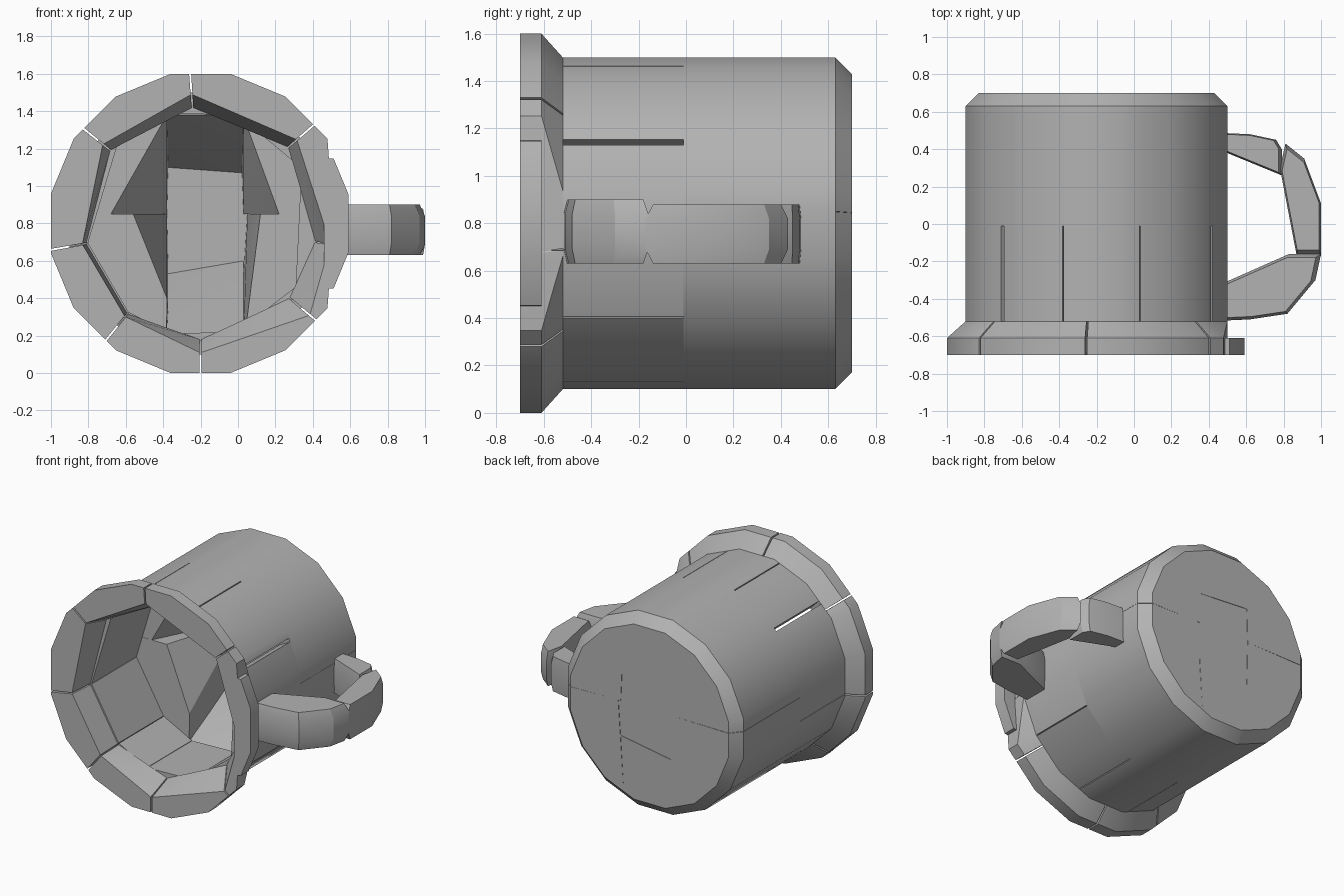
import bpy, bmesh
from math import radians, sin, cos

cube = bpy.data.objects.get("Cube")
if cube:
    bpy.data.objects.remove(cube, do_unlink=True)

clay = bpy.data.materials.new("grey clay")
clay.use_nodes = True
GREY = (0.45, 0.45, 0.45, 1)
clay.diffuse_color = GREY
clay.node_tree.nodes["Principled BSDF"].inputs["Base Color"].default_value = GREY

CX, CZ = -0.2, 0.8       # axis of the mug, running along y
BODY, RIM = 0.7, 0.8     # radii to the flat sides
STEP = 22.5              # sixteen sides


def hull(name, points):
    """Solid convex block around the points."""
    bm = bmesh.new()
    for p in points:
        bm.verts.new(p)
    res = bmesh.ops.convex_hull(bm, input=bm.verts[:])
    loose = [v for v in bm.verts if not v.link_faces]
    bmesh.ops.delete(bm, geom=loose, context='VERTS')
    bmesh.ops.dissolve_limit(bm, angle_limit=radians(0.5), verts=bm.verts[:], edges=bm.edges[:])
    bmesh.ops.recalc_face_normals(bm, faces=bm.faces[:])
    mesh = bpy.data.meshes.new(name)
    bm.to_mesh(mesh)
    bm.free()
    mesh.materials.append(clay)
    ob = bpy.data.objects.new(name, mesh)
    bpy.context.collection.objects.link(ob)
    bpy.ops.object.select_all(action='DESELECT')
    ob.select_set(True)
    bpy.context.view_layer.objects.active = ob
    bpy.ops.object.shade_smooth_by_angle(angle=radians(25))
    return ob


def polar(r, a, y):
    return (CX + r * cos(radians(a)), y, CZ + r * sin(radians(a)))


def arc(r, a0, a1, y):
    """Outline of the sixteen-sided ring between two angles."""
    corners = [STEP * (k + 0.5) for k in range(-20, 20)]
    angles = [a0] + [a for a in corners if a0 < a < a1] + [a1]
    return [polar(r / cos(radians(a - STEP * round(a / STEP))), a, y) for a in angles]


# Front half of the wall: blocks with flat inner sides
FRONT = [(-33.5, 28), (30, 70.5), (71, 104.5), (105, 135), (137, 189.7),
         (190, 230.7), (231, 254.7), (255, 288.5), (289, 326)]
for a0, a1 in FRONT:
    pts = []
    for y in (-0.52, -0.01):
        pts += arc(BODY, a0, a1, y)
        pts += [polar(0.61, a0, y), polar(0.61, a1, y)]
    hull("front_wall", pts)


# Back half: wedges running from the wall down to the floor
FLOOR, BACK = 0.58, 0.7
X0, X1, ZM = -0.38, 0.03, 0.85
WEDGES = [
    ("back_upper_right_wedge", 105, 175.8, [(X0, 1.38), (-0.68, ZM)], [(X0, ZM)]),
    ("back_top_wedge", 71, 105, [(X0, 1.38), (X1, 1.38)], [(X0, 1.1), (X1, 1.07)]),
    ("back_upper_left_wedge", 4.1, 71, [(X1, 1.37), (0.22, ZM)], [(X1, ZM)]),
    ("back_lower_right_wedge", 176, 255, [(-0.56, ZM), (X0, 0.4)], [(X0, ZM)]),
    ("back_bottom_wedge", 255, 289, [(X0, 0.2), (X1, 0.2)], [(X0, 0.53), (X1, 0.6)]),
    ("back_lower_left_wedge", 289, 364, [(0.12, ZM), (0.05, 0.25)], [(0.05, ZM)]),
]
for name, a0, a1, cap, floor in WEDGES:
    pts = arc(BODY, a0, a1, -0.01) + arc(BODY, a0, a1, 0.63) + arc(0.63, a0, a1, BACK)
    pts += [(x, -0.01, z) for x, z in cap]
    pts += [(x, y, z) for x, z in floor for y in (FLOOR, BACK)]
    hull(name, pts)
hull("floor", [(x, y, z) for x in (X0, 0.05) for y in (FLOOR, BACK - 0.003) for z in (0.5, 1.12)])

# Flared rim: angle and inner radius at each joint
JOINTS = [(-40, 0.76), (-9, 0.7), (41, 0.68), (94, 0.69), (141, 0.67),
          (190, 0.64), (231, 0.64), (270, 0.69), (320, 0.76)]
for (a0, r0), (a1, r1) in zip(JOINTS, JOINTS[1:]):
    a0, a1 = a0 + 0.4, a1 - 0.4
    pts = arc(RIM, a0, a1, -0.7) + arc(RIM, a0, a1, -0.61) + arc(BODY, a0, a1, -0.52)
    pts += [polar(r0, a0, -0.7), polar(r1, a1, -0.7), polar(0.62, a0, -0.52), polar(0.62, a1, -0.52)]
    hull("rim", [(min(x, 0.5), y, z) for x, y, z in pts])

# Flat rim block beside the handle
pts = [p for y in (-0.7, -0.61) for p in arc(RIM - 0.01, -26, 26, y)]
hull("rim_side", pts + [(0.46, y, z) for y in (-0.7, -0.61) for z in (0.45, 1.15)])


# Handle: three chamfered blocks drawn from above
def handle_part(name, outline, low, high, inset=0.9):
    mx = sum(p[0] for p in outline) / len(outline)
    my = sum(p[1] for p in outline) / len(outline)
    pts = []
    for x, y in outline:
        pts += [(x, y, low + 0.06), (x, y, high - 0.06)]
        pts += [(mx + (x - mx) * inset, my + (y - my) * inset, z) for z in (low, high)]
    hull(name, pts)


handle_part("handle_front_arm", [(0.4, -0.52), (0.62, -0.51), (0.82, -0.48), (0.97, -0.3),
                                 (1.0, -0.16), (0.83, -0.16), (0.4, -0.35)], 0.63, 0.9)
handle_part("handle_grip", [(0.87, -0.17), (1.0, -0.17), (1.0, 0.11), (0.91, 0.35),
                            (0.81, 0.43), (0.78, 0.3)], 0.63, 0.88)
handle_part("handle_back_arm", [(0.4, 0.49), (0.62, 0.48), (0.76, 0.45), (0.79, 0.4),
                                (0.79, 0.26), (0.4, 0.42)], 0.63, 0.88)
